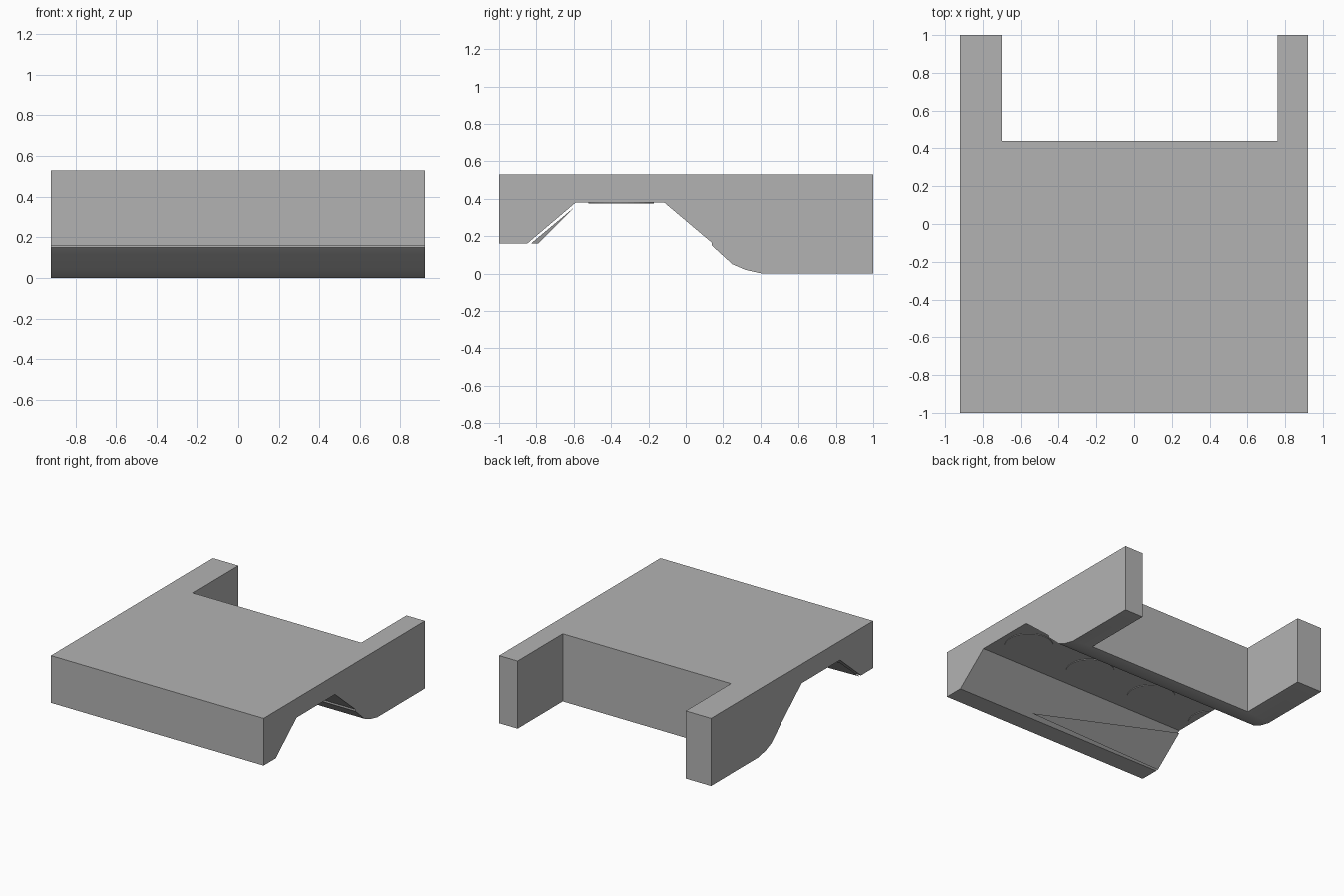
import bpy, bmesh
from math import cos, sin, radians, pi

cube = bpy.data.objects.get("Cube")
if cube:
    bpy.data.objects.remove(cube, do_unlink=True)

HALF = 0.92

grey = bpy.data.materials.new("plain grey")
grey.use_nodes = True
grey.diffuse_color = (0.45, 0.45, 0.45, 1)
grey.node_tree.nodes["Principled BSDF"].inputs["Base Color"].default_value = (0.45, 0.45, 0.45, 1)


def extrude_shape(name, points, offset=None):
    """Make an object from one polygon, extruded along offset if given."""
    bm = bmesh.new()
    face = bm.faces.new([bm.verts.new(p) for p in points])
    if offset:
        result = bmesh.ops.extrude_face_region(bm, geom=[face], use_keep_orig=True)
        moved = [g for g in result["geom"] if isinstance(g, bmesh.types.BMVert)]
        bmesh.ops.translate(bm, verts=moved, vec=offset)
        bmesh.ops.recalc_face_normals(bm, faces=bm.faces)
    mesh = bpy.data.meshes.new(name)
    bm.to_mesh(mesh)
    bm.free()
    mesh.materials.append(grey)
    obj = bpy.data.objects.new(name, mesh)
    bpy.context.collection.objects.link(obj)
    return obj


# Main block: side profile extruded across the width
profile = [(-1, 0.53), (-1, 0.16), (-0.85, 0.16), (-0.59, 0.38), (-0.115, 0.38),
           (0.14, 0.165), (0.14, 0.15), (0.25, 0.05), (0.32, 0.02), (0.41, 0),
           (1, 0), (1, 0.53)]
body = extrude_shape("body", [(-HALF, y, z) for y, z in profile], (2 * HALF, 0, 0))

# Rear notch, leaving a wide arm and a narrow arm
notch = [(-0.70, 0.44), (0.76, 0.44), (0.76, 1.2), (-0.70, 1.2)]
cutter = extrude_shape("notch_cutter", [(x, y, -0.2) for x, y in notch], (0, 0, 1))
cutter.hide_render = True
mod = body.modifiers.new("rear notch", "BOOLEAN")
mod.operation = "DIFFERENCE"
mod.solver = "EXACT"
mod.object = cutter
bpy.context.view_layer.objects.active = body
body.select_set(True)
bpy.ops.object.modifier_apply(modifier=mod.name)
bpy.data.objects.remove(cutter, do_unlink=True)
bpy.ops.object.shade_smooth_by_angle(angle=radians(20))

# Shallow round pads on the underside of the channel, the last cut by the edge
for i in range(4):
    cx = 0.70 - 0.575 * i
    ring = [(cx + 0.175 * cos(a), -0.345 + 0.175 * sin(a))
            for a in (2 * pi * k / 32 for k in range(32))]
    ring = [p for p in ring if -HALF < p[0] < HALF]
    if len(ring) > 2:
        extrude_shape(f"underside_pad_{i + 1}", [(x, y, 0.375) for x, y in ring], (0, 0, 0.008))

# Thin loose flap under the front slope
extrude_shape("slope_flap", [(-HALF, -0.59, 0.36), (-HALF, -0.83, 0.16), (0.30, -0.79, 0.16)])
